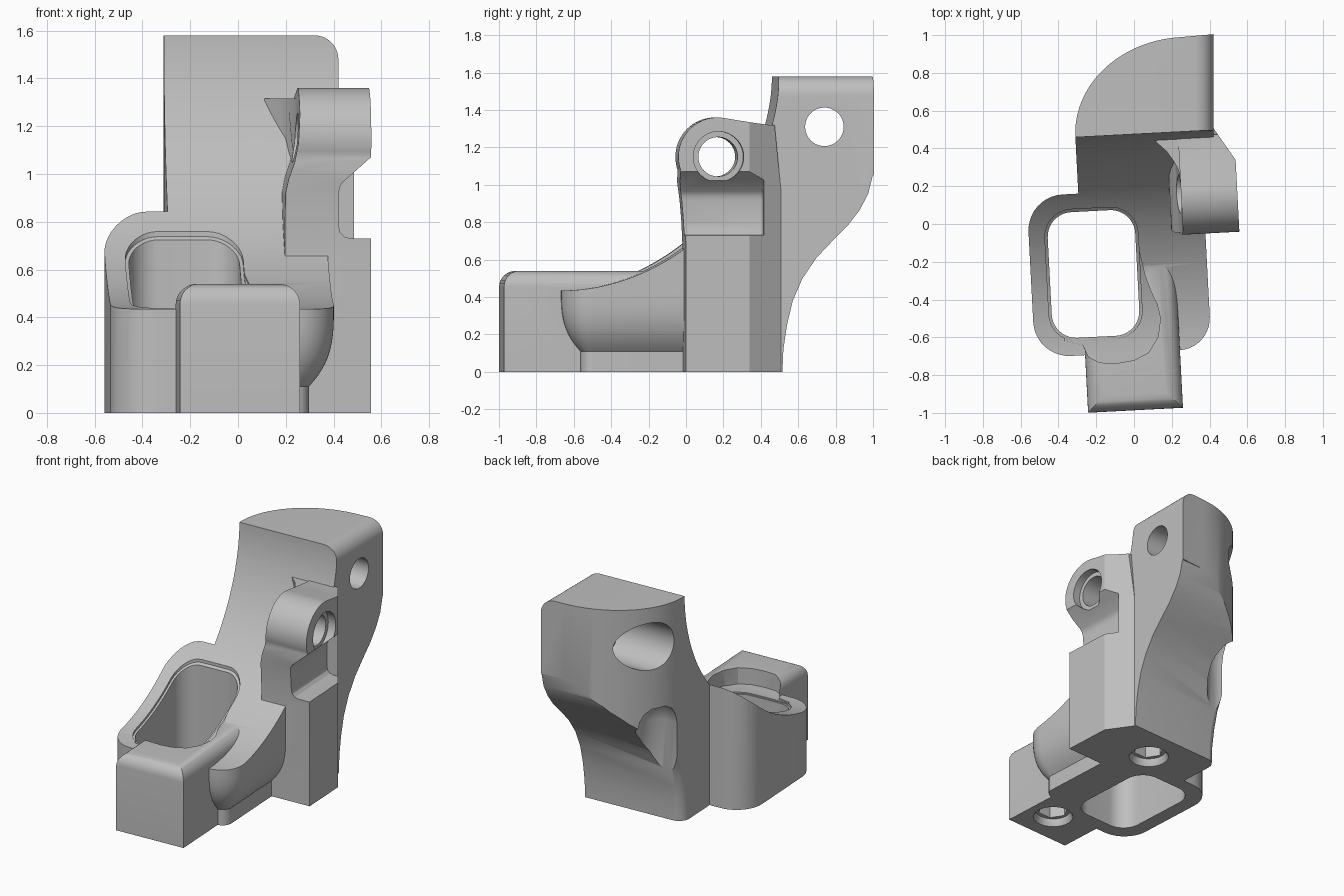
import bpy, bmesh, math
from mathutils import Matrix

if "Cube" in bpy.data.objects:
    bpy.data.objects.remove(bpy.data.objects["Cube"])

TURN = math.radians(3)          # the whole part sits slightly turned about z
LOW = -0.1                      # everything starts below ground and is trimmed flat

grey = bpy.data.materials.new("plain grey")
grey.diffuse_color = (0.52, 0.52, 0.52, 1)
grey.use_nodes = True
grey.node_tree.nodes["Principled BSDF"].inputs["Base Color"].default_value = grey.diffuse_color


def loft(name, rings):
    bm = bmesh.new()
    vs = [[bm.verts.new(p) for p in ring] for ring in rings]
    n = len(vs[0])
    for a, b in zip(vs, vs[1:]):
        for i in range(n):
            j = (i + 1) % n
            bm.faces.new((a[i], a[j], b[j], b[i]))
    bm.faces.new(vs[0])
    bm.faces.new(vs[-1])
    bmesh.ops.recalc_face_normals(bm, faces=bm.faces)
    me = bpy.data.meshes.new(name)
    bm.to_mesh(me)
    bm.free()
    me.materials.append(grey)
    ob = bpy.data.objects.new(name, me)
    bpy.context.collection.objects.link(ob)
    return ob


def prism(name, pts, axis, a, b, unturned=False):
    put = {'x': lambda p, t: (t, p[0], p[1]),
           'y': lambda p, t: (p[0], t, p[1]),
           'z': lambda p, t: (p[0], p[1], t)}[axis]
    ob = loft(name, [[put(p, t) for p in pts] for t in (a, b)])
    if unturned:
        ob.data.transform(Matrix.Rotation(-TURN, 4, 'Z'))
    return ob


def arc(cx, cy, rx, ry, a0, a1, n):
    return [(cx + rx * math.cos(math.radians(a0 + (a1 - a0) * i / n)),
             cy + ry * math.sin(math.radians(a0 + (a1 - a0) * i / n))) for i in range(n + 1)]


def circle(cx, cy, r, n=48):
    return arc(cx, cy, r, r, 0, 360, n)[:-1]


def rrect(x0, x1, y0, y1, r, n=10):
    return (arc(x1 - r, y1 - r, r, r, 0, 90, n) + arc(x0 + r, y1 - r, r, r, 90, 180, n)
            + arc(x0 + r, y0 + r, r, r, 180, 270, n) + arc(x1 - r, y0 + r, r, r, 270, 360, n))


def combine(ob, other, op):
    m = ob.modifiers.new("b", 'BOOLEAN')
    m.operation, m.solver, m.object = op, 'EXACT', other
    bpy.context.view_layer.objects.active = ob
    bpy.ops.object.modifier_apply(modifier=m.name)
    bpy.data.objects.remove(other)
    return ob


def scoop(extra=0.0):
    # big concave sweep running down the front, slightly flatter than a circle
    r, e = 1.145 + extra, 2 / 1.89
    pts = []
    for i in range(49):
        t = math.radians(90 * i / 48)
        pts.append((-0.67 + r * abs(math.sin(t)) ** e, 1.58 - r * abs(math.cos(t)) ** e))
    return prism("scoop_cutter", pts + [(0.475 + extra, 2), (-1.3, 2), (-1.3, 1.58 - r)], 'x', -1, 1)


# rear tower: plan, side and front outlines intersected
plan = [(-0.286, 0), (0.7, 0), (0.7, 0.99), (0.3, 0.975)] + arc(0.3, 0.476, 0.586, 0.499, 90, 180, 28)[1:]
part = prism("bracket", plan, 'z', LOW, 1.9)
under = [(0.492, -0.3), (0.493, 0), (0.498, 0.12), (0.517, 0.25), (0.548, 0.38),
         (0.6, 0.5), (0.675, 0.61), (0.76, 0.7), (0.84, 0.78), (0.905, 0.865), (0.95, 0.95), (0.975, 1.05)]
side = [(-0.005, -0.3)] + under + [(1.1, 1.1), (1.1, 2), (-0.005, 2)]
combine(part, prism("side_outline", side, 'x', -1, 1), 'INTERSECT')
front = [(-0.8, -0.3), (0.42, -0.3)] + arc(0.32, 1.48, 0.1, 0.1, 0, 90, 10) + [(-0.8, 1.58)]
combine(part, prism("front_outline", front, 'y', -1.5, 1.5, True), 'INTERSECT')

# rounded lower back corner following the undercut, and the domed relief above it
corner = [[(x, y, z) for x, y in [(-0.4, s - 0.08)] + arc(-0.206, s - 0.079, 0.08, 0.08, 180, 90, 8)
           + [(-0.206, s + 0.1), (-0.4, s + 0.1)]] for s, z in under[:6]]
combine(part, loft("corner", corner), 'DIFFERENCE')
relief = [[(x, y, z) for x, y in circle(-0.22, 0.685, r, 32)]
          for z, r in ((0.3, 0.145), (0.72, 0.145), (0.79, 0.13), (0.84, 0.1), (0.87, 0.05))]
combine(part, loft("relief", relief), 'DIFFERENCE')

# tray wall on the left, rounded bowl on the right
combine(part, prism("tray", rrect(-0.56, 0.0, -0.68, 0.176, 0.19), 'z', LOW, 1.0), 'UNION')
levels = [(LOW, 0.105)]
levels += [(0.11 + 0.325 * (i / 12) ** 1.4, 0.105 * (1 - (i / 12) ** 1.4) ** 3) for i in range(13)] + [(1.0, 0)]
rings = [[(x, y, z) for x, y in rrect(-0.25, 0.375 - d, -0.68 + d, 0.25, 0.17 - d)] for z, d in levels]
combine(part, loft("bowl", rings), 'UNION')
combine(part, scoop(), 'DIFFERENCE')

# front block with rounded top edges
block = prism("front_block", [(-0.295, -0.985), (0.208, -0.985), (0.208, -0.05), (-0.295, -0.05)], 'z', LOW, 0.54)
bm = bmesh.new()
bm.from_mesh(block.data)
edges = [e for e in bm.edges if all(v.co.z > 0.5 for v in e.verts)]
bmesh.ops.bevel(bm, geom=edges, offset=0.085, segments=8, profile=0.5, affect='EDGES')
bm.to_mesh(block.data)
bm.free()
combine(part, block, 'UNION')

# side column carrying the pivot boss
lug_plan = [(0.0, -0.3), (0.555, -0.3), (0.555, 0.311), (0.443, 0.49), (0.0, 0.49)]
column = prism("column", lug_plan, 'z', LOW, 1.6)
lug_side = ([(-0.03, -0.3), (-0.03, 0.69), (-0.035, 0.8), (-0.045, 0.92), (-0.06, 1.02)]
            + arc(0.14, 1.15, 0.21, 0.21, 200, 80, 24) + [(0.31, 1.335), (0.42, 1.32), (0.45, 1.32), (0.487, 0.95),
                                                          (0.487, -0.3)])
combine(column, prism("lug_side", lug_side, 'x', -1, 1), 'INTERSECT')
lug_front = [(0.195, -0.3), (0.7, -0.3), (0.7, 1.6), (0.257, 1.6), (0.257, 1.25), (0.25, 1.13),
             (0.235, 1.05), (0.21, 0.98), (0.197, 0.92), (0.195, 0.8)]
combine(column, prism("lug_front", lug_front, 'y', -1, 1), 'INTERSECT')
combine(part, column, 'UNION')
notch = [(0.8, 0.73), (0.47, 0.73), (0.445, 0.737), (0.427, 0.755), (0.42, 0.78), (0.42, 0.92),
         (0.424, 0.945), (0.436, 0.965), (0.56, 1.075), (0.8, 1.288)]
combine(part, prism("notch", notch, 'y', -0.5, 0.39), 'DIFFERENCE')

# flared web joining the boss to the tower, narrower lower down
flare = [(0.257, 0.245), (0.248, 0.28), (0.225, 0.325), (0.192, 0.375), (0.133, 0.434),
         (0.133, 0.5), (0.35, 0.48), (0.35, 0.245)]
web = [[(x if x > 0.3 else min(0.257, x + s), y, z) for x, y in flare] for z, s in ((0.95, 0.06), (1.315, 0))]
combine(part, loft("web", web), 'UNION')

# window with a softened rim
combine(part, prism("window", rrect(-0.46, 0.004, -0.586, 0.08, 0.13), 'z', -0.5, 1.9), 'DIFFERENCE')
rim = prism("rim", rrect(-0.475, 0.019, -0.601, 0.095, 0.145), 'z', 0.1, 1.9)
combine(rim, scoop(0.016), 'INTERSECT')
combine(part, rim, 'DIFFERENCE')

# clearance pocket in the block behind the window
pocket_plan = [(-0.4, -0.6), (-0.303, -0.625), (-0.277, -0.69), (-0.218, -0.724), (-0.12, -0.73),
               (-0.038, -0.72), (0.04, -0.685), (0.095, -0.606), (0.114, -0.507), (0.1, -0.43),
               (0.07, -0.36), (0.045, -0.28), (0.02, -0.15), (-0.4, -0.15)]
pocket = prism("pocket", pocket_plan, 'z', 0.2, 1.5)
combine(pocket, scoop(0.008), 'INTERSECT')
combine(part, pocket, 'DIFFERENCE')

# cross holes: (y, z, radius, x start, x end, unturned)
for y, z, r, a, b, u in [(0.74, 1.31, 0.103, -1, 1, True), (0.73, 1.31, 0.165, -1, 0.12, True),
                         (0.145, 1.15, 0.105, 0.05, 0.9, False), (0.145, 1.15, 0.135, 0.5, 0.9, False)]:
    combine(part, prism("hole", circle(y, z, r), 'x', a, b, u), 'DIFFERENCE')

# flat base, then two countersunk hexagonal sockets beneath
combine(part, prism("ground_trim", [(-2, -2), (2, -2), (2, 2), (-2, 2)], 'z', -1, 0), 'DIFFERENCE')
for x, y in ((0.1, 0.25), (0.02, -0.76)):
    combine(part, prism("socket", circle(x, y, 0.1, 6), 'z', -0.1, 0.2), 'DIFFERENCE')
    sink = [[(px, py, z) for px, py in circle(x, y, r, 32)] for z, r in ((-0.02, 0.14), (0.03, 0.115), (0.05, 0.115))]
    combine(part, loft("countersink", sink), 'DIFFERENCE')

# final turn and smooth shading
part.data.transform(Matrix.Rotation(TURN, 4, 'Z'))
bpy.ops.object.select_all(action='DESELECT')
part.select_set(True)
bpy.context.view_layer.objects.active = part
bpy.ops.object.shade_smooth_by_angle(angle=math.radians(28))
